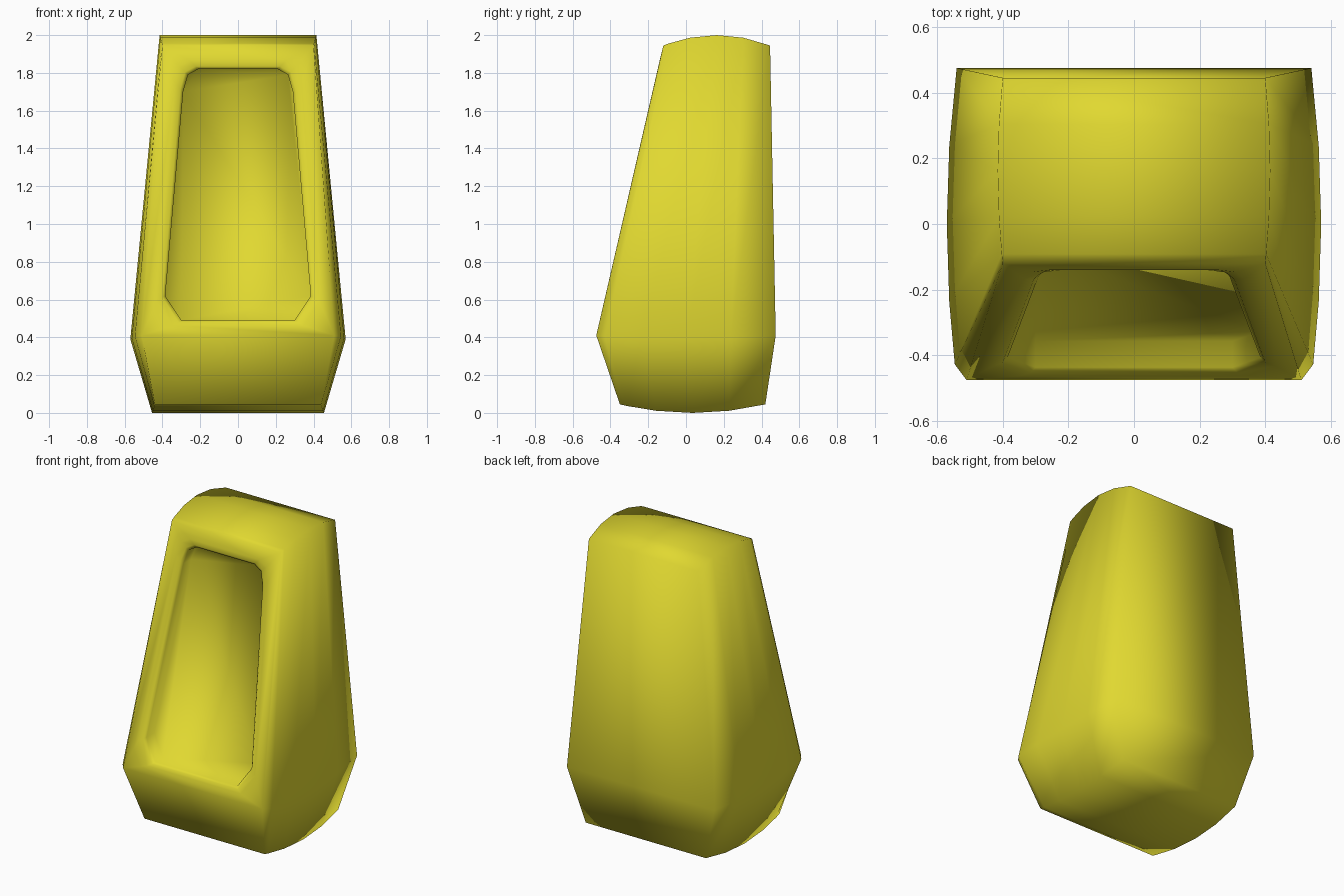
import bpy
import bmesh

cube = bpy.data.objects.get("Cube")
if cube:
    bpy.data.objects.remove(cube, do_unlink=True)

# Single yellow material
yellow = bpy.data.materials.new("yellow")
yellow.use_nodes = True
COLOR = (0.75, 0.69, 0.03, 1)
yellow.diffuse_color = COLOR
bsdf = yellow.node_tree.nodes["Principled BSDF"]
bsdf.inputs["Base Color"].default_value = COLOR
bsdf.inputs["Roughness"].default_value = 0.6

bm = bmesh.new()


def lerp(a, b, t):
    return a + (b - a) * t


def front_y(z):
    """Depth of the sloping front plane at a height."""
    return lerp(-0.475, -0.12, (z - 0.41) / (1.95 - 0.41))


def cross_section(t):
    """Six-sided slice of the body; t runs from front to back."""
    bulge = 1 - (2 * t - 1) ** 2
    low = (0.44 + 0.015 * bulge, lerp(-0.35, 0.42, t), 0.045 * (1 - bulge))
    mid = (0.54 + 0.03 * bulge if t else 0.51, lerp(-0.475, 0.475, t), 0.41 - 0.02 * bulge)
    top = (0.40 + 0.015 * bulge, lerp(-0.12, 0.445, t), 1.945 + 0.055 * bulge)
    right = [low, mid, top]
    left = [(-x, y, z) for x, y, z in reversed(right)]
    return [bm.verts.new(p) for p in right + left]


def bridge(a, b):
    """Join two closed loops, dropping repeated corners."""
    n = len(a)
    for i in range(n):
        j = (i + 1) % n
        corners = list(dict.fromkeys([a[i], a[j], b[j], b[i]]))
        bm.faces.new(corners)


# Bulging outer shell
slices = [cross_section(t) for t in (0, 0.05, 0.25, 0.5, 0.75, 1)]
for a, b in zip(slices, slices[1:]):
    bridge(a, b)

# Back panels and lower front panel
low_r, mid_r, top_r, top_l, mid_l, low_l = slices[-1]
bm.faces.new((low_r, mid_r, mid_l, low_l))
bm.faces.new((mid_r, top_r, top_l, mid_l))
low_r, mid_r, top_r, top_l, mid_l, low_l = slices[0]
bm.faces.new((low_r, mid_r, mid_l, low_l))

# Opening outline with cut corners
half = [(0.21, 1.82), (0.265, 1.79), (0.29, 1.70), (0.385, 0.62), (0.30, 0.49)]
outline = half + [(-x, z) for x, z in reversed(half)]


def opening_ring(grow, depth):
    ring = []
    for x, z in outline:
        gx = x + (grow if x > 0 else -grow)
        gz = z + (grow if z > 1 else -grow * 0.6)
        ring.append(bm.verts.new((gx, front_y(gz) + depth, gz)))
    return ring


# Rim, rounded lip, recess wall and recess back
outer = [top_r] * 3 + [mid_r] * 2 + [mid_l] * 2 + [top_l] * 3
rings = [outer, opening_ring(0.045, 0), opening_ring(0.015, 0.006),
         opening_ring(0, 0.02), opening_ring(0, 0.10)]
for a, b in zip(rings, rings[1:]):
    bridge(a, b)
bm.faces.new(rings[-1])

bmesh.ops.recalc_face_normals(bm, faces=bm.faces)
mesh = bpy.data.meshes.new("recessed_body")
bm.to_mesh(mesh)
bm.free()
mesh.materials.append(yellow)
for face in mesh.polygons:
    face.use_smooth = True
body = bpy.data.objects.new("recessed_body", mesh)
bpy.context.collection.objects.link(body)
